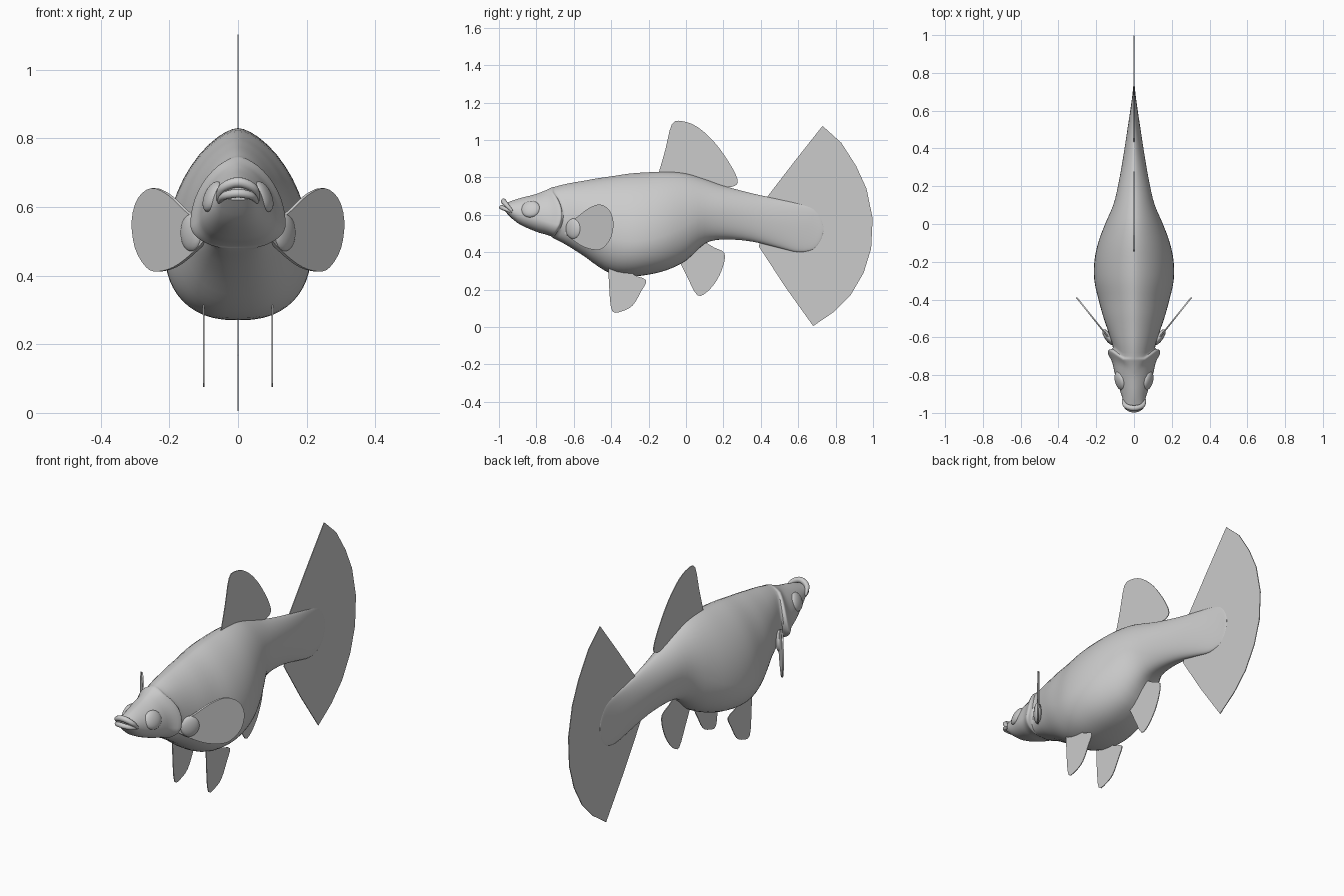
import bpy, bmesh
from math import sin, cos, pi, radians
from mathutils import Vector

default = bpy.data.objects.get("Cube")
if default:
    bpy.data.objects.remove(default, do_unlink=True)

grey = bpy.data.materials.new("plain grey")
grey.use_nodes = True
colour = (0.6, 0.6, 0.6, 1)
grey.diffuse_color = colour
grey.node_tree.nodes["Principled BSDF"].inputs["Base Color"].default_value = colour


def make_object(name, bm, sharp_angle=40):
    """Turn a bmesh into a smooth shaded, grey object."""
    bmesh.ops.recalc_face_normals(bm, faces=bm.faces)
    mesh = bpy.data.meshes.new(name)
    bm.to_mesh(mesh)
    bm.free()
    mesh.materials.append(grey)
    obj = bpy.data.objects.new(name, mesh)
    bpy.context.collection.objects.link(obj)
    bpy.ops.object.select_all(action="DESELECT")
    obj.select_set(True)
    bpy.context.view_layer.objects.active = obj
    bpy.ops.object.shade_smooth_by_angle(angle=radians(sharp_angle))
    return obj


def smooth_path(points, steps):
    """Catmull-Rom interpolation through a list of points of any dimension."""
    padded = [points[0]] + list(points) + [points[-1]]
    result = []
    for a, b, c, d in zip(padded, padded[1:], padded[2:], padded[3:]):
        for s in range(steps):
            t = s / steps
            result.append([q + t / 2 * (r - p + t * (2 * p - 5 * q + 4 * r - e
                           + t * (3 * (q - r) + e - p)))
                           for p, q, r, e in zip(a, b, c, d)])
    result.append(list(points[-1]))
    return result


# Body: stations of y, top z, bottom z, half width, height of widest point
stations = [
    (-.97, .66, .62, .045, .45), (-.9, .685, .555, .068, .4),
    (-.8, .71, .51, .1, .35), (-.73, .727, .495, .115, .28),
    (-.68, .742, .485, .137, .25), (-.665, .747, .478, .135, .28),
    (-.655, .75, .47, .112, .35), (-.6, .768, .43, .125, .4),
    (-.5, .79, .345, .16, .4), (-.4, .805, .285, .188, .36),
    (-.3, .82, .27, .21, .34), (-.2, .827, .28, .21, .34),
    (-.1, .83, .305, .19, .36), (0, .82, .355, .153, .4),
    (.1, .79, .445, .11, .45), (.2, .755, .468, .085, .5),
    (.35, .715, .457, .058, .5), (.5, .682, .422, .035, .5),
    (.6, .66, .4, .02, .5), (.68, .635, .415, .009, .5),
    (.72, .59, .46, .005, .5), (.735, .54, .51, .003, .5)]
SIDES = 48


def body_ring(y, top, bottom, width, level):
    """One cross-section: ridged back, fuller belly."""
    middle = bottom + level * (top - bottom)
    ring = []
    for i in range(SIDES):
        a = 2 * pi * i / SIDES
        s, c = sin(a), cos(a)
        power = 1.25 if c > 0 else 0.8
        x = width * abs(s) ** power * (1 if s > 0 else -1)
        z = middle + c * ((top - middle) if c > 0 else (middle - bottom))
        # curve the gill edge forwards above and below its centre
        near_gill = max(0, 1 - abs(y + .67) / .14)
        bend = -.05 * near_gill * min(1, ((z - .6) / .12) ** 2)
        ring.append((x, y + bend, z))
    return ring


bm = bmesh.new()
rings = [[bm.verts.new(p) for p in body_ring(*row)]
         for row in smooth_path(stations, 3)]
for near, far in zip(rings, rings[1:]):
    for i in range(SIDES):
        j = (i + 1) % SIDES
        bm.faces.new((near[i], near[j], far[j], far[i]))
bm.faces.new(rings[0])
bm.faces.new(rings[-1])
make_object("body", bm)


def fin(name, outline, place, rounding=3, thickness=.004):
    """Thin plate from a (y, z) outline; place maps y, z, side offset to 3D."""
    points = smooth_path(outline, rounding)
    bm = bmesh.new()
    sides = [[bm.verts.new(place(y, z, k * thickness / 2)) for y, z in points]
             for k in (-1, 1)]
    for side in sides:
        bm.faces.new(side)
    count = len(points)
    for i in range(count):
        j = (i + 1) % count
        bm.faces.new((sides[0][i], sides[0][j], sides[1][j], sides[1][i]))
    return make_object(name, bm, 30)


def centre_plane(y, z, offset):
    return Vector((offset, y, z))


# Fins on the centre line
fin("dorsal_fin", [(-.15, .81), (-.11, .95), (-.075, 1.085), (-.02, 1.1),
                   (.06, 1.07), (.15, .99), (.23, .88), (.275, .79),
                   (.262, .755), (.2, .745), (.1, .74), (-.1, .77)], centre_plane)
fin("tail_fin", [(.43, .69), (.58, .885), (.73, 1.075), (.83, .985),
                 (.91, .86), (.965, .74), (.998, .58), (.99, .42),
                 (.95, .29), (.88, .17), (.79, .08), (.68, .005),
                 (.53, .215), (.39, .43), (.42, .56)], centre_plane, 1)
fin("anal_fin", [(-.03, .34), (.01, .26), (.06, .17), (.11, .185),
                 (.165, .25), (.2, .33), (.205, .395), (.15, .425),
                 (.07, .46), (0, .39)], centre_plane)

pelvic = [(-.415, .32), (-.41, .2), (-.395, .085), (-.34, .085),
          (-.285, .115), (-.24, .19), (-.213, .25), (-.28, .28), (-.3, .33)]
pectoral = [(-.64, .55), (-.58, .59), (-.52, .635), (-.46, .655),
            (-.41, .625), (-.388, .56), (-.4, .48), (-.44, .425),
            (-.48, .412), (-.54, .425), (-.6, .46), (-.65, .5)]

# Parts mirrored on both sides
for side, label in ((1, "left"), (-1, "right")):
    fin(label + "_pelvic_fin", pelvic,
        lambda y, z, o: Vector((side * .1 + o, y, z)))

    # Pectoral fin flares out towards the back
    fin(label + "_pectoral_fin", pectoral,
        lambda y, z, o: Vector((side * (.305 + .8 * (y + .388) + o), y, z)),
        thickness=.01)

    # Fleshy root of the pectoral fin
    bm = bmesh.new()
    bmesh.ops.create_uvsphere(bm, u_segments=20, v_segments=12, radius=1)
    bmesh.ops.scale(bm, vec=(.02, .05, .055), verts=bm.verts)
    root = make_object(label + "_fin_root", bm)
    root.location = (side * .135, -.6, .525)
    root.rotation_euler.z = -side * radians(35)

    # Eye: a low dome on the cheek
    bm = bmesh.new()
    bmesh.ops.create_uvsphere(bm, u_segments=28, v_segments=16, radius=1)
    bmesh.ops.scale(bm, vec=(.022, .052, .047), verts=bm.verts)
    eye = make_object(label + "_eye", bm)
    eye.location = (side * .074, -.83, .63)
    eye.rotation_euler = (0, -side * radians(22), -side * radians(15))


def lip(name, points, radius):
    """Round tube with tapered ends along a path."""
    curve = bpy.data.curves.new(name, "CURVE")
    curve.dimensions = "3D"
    curve.bevel_depth = radius
    curve.bevel_resolution = 4
    curve.use_fill_caps = True
    curve.materials.append(grey)
    spline = curve.splines.new("POLY")
    path = smooth_path(points, 5)
    spline.points.add(len(path) - 1)
    for i, (point, p) in enumerate(zip(spline.points, path)):
        point.co = (*p, 1)
        point.radius = .45 + .55 * sin(pi * i / (len(path) - 1))
    spline.use_smooth = True
    bpy.context.collection.objects.link(bpy.data.objects.new(name, curve))


# Upturned mouth
lip("upper_lip", [(-.057, -.93, .62), (-.045, -.962, .655), (0, -.975, .672),
                  (.045, -.962, .655), (.057, -.93, .62)], .015)
lip("lower_lip", [(-.055, -.93, .615), (-.04, -.97, .632), (0, -.986, .64),
                  (.04, -.97, .632), (.055, -.93, .615)], .013)
